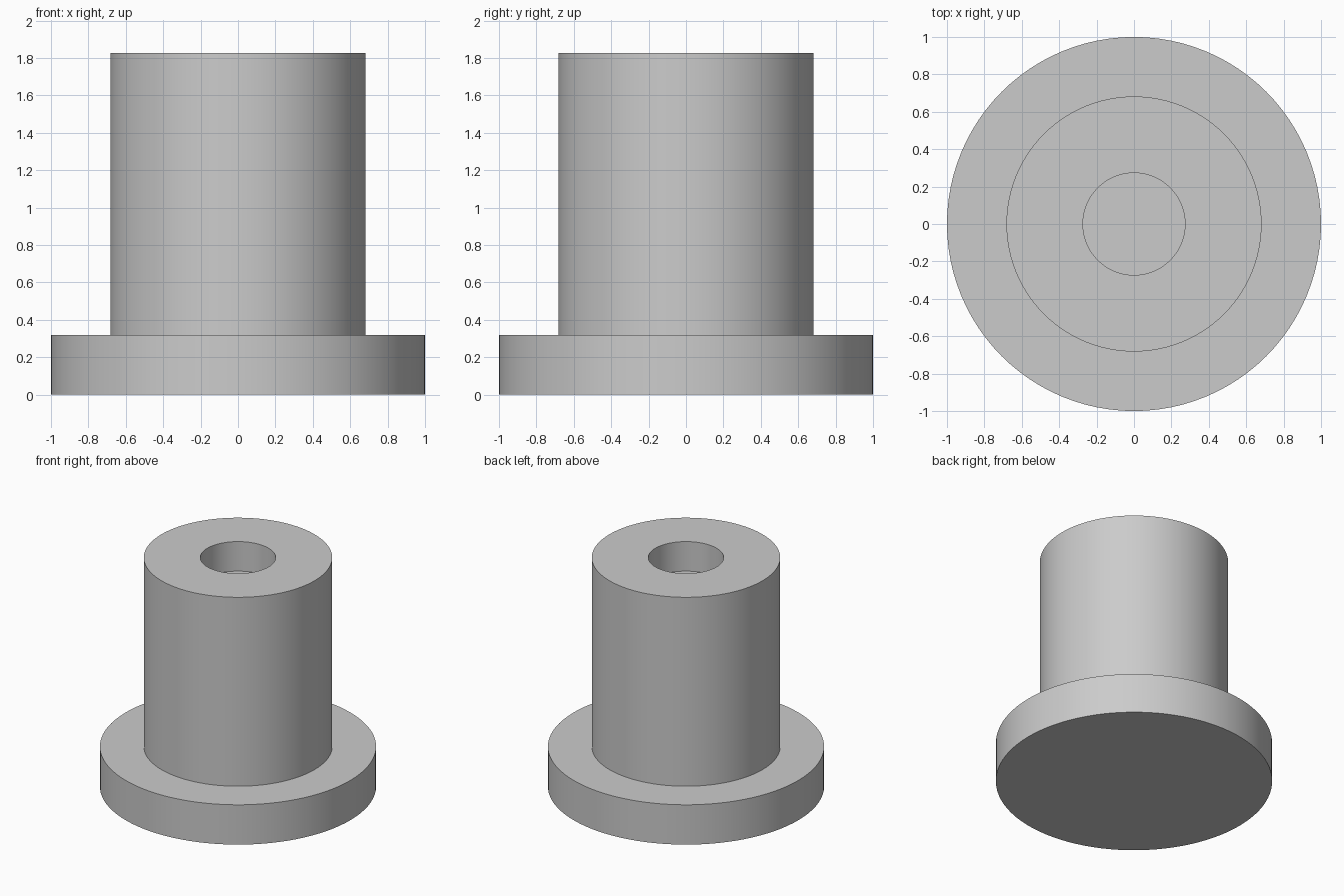
import bpy
import math

old = bpy.data.objects.get("Cube")
if old:
    bpy.data.objects.remove(old, do_unlink=True)

SEGMENTS = 96

# Plain grey finish
grey = bpy.data.materials.new("light_grey")
grey.use_nodes = True
colour = (0.6, 0.6, 0.6, 1)
grey.diffuse_color = colour
grey.node_tree.nodes["Principled BSDF"].inputs["Base Color"].default_value = colour


def lathe(name, profile):
    """Revolve (radius, height) points about z; zero radius closes to a pole."""
    verts, rings, faces = [], [], []
    for radius, z in profile:
        start = len(verts)
        count = SEGMENTS if radius else 1
        for i in range(count):
            a = math.tau * i / SEGMENTS
            verts.append((radius * math.cos(a), radius * math.sin(a), z))
        rings.append([start + i % count for i in range(SEGMENTS)])
    for low, high in zip(rings, rings[1:]):
        for i in range(SEGMENTS):
            j = (i + 1) % SEGMENTS
            quad = (low[i], low[j], high[j], high[i])
            faces.append(tuple(dict.fromkeys(quad)))
    mesh = bpy.data.meshes.new(name)
    mesh.from_pydata(verts, [], faces)
    mesh.materials.append(grey)
    obj = bpy.data.objects.new(name, mesh)
    bpy.context.collection.objects.link(obj)
    return obj


# Flanged round post with a shallow blind hole in its top
flange_r, post_r, hole_r = 1.0, 0.682, 0.273
flange_z, top_z, hole_depth = 0.318, 1.827, 0.236
post = lathe("flanged_post", [
    (0, 0), (flange_r, 0), (flange_r, flange_z),
    (post_r, flange_z), (post_r, top_z),
    (hole_r, top_z), (hole_r, top_z - hole_depth), (0, top_z - hole_depth),
])

# Smooth round walls, crisp rims
bpy.ops.object.select_all(action="DESELECT")
post.select_set(True)
bpy.context.view_layer.objects.active = post
bpy.ops.object.shade_smooth_by_angle(angle=math.radians(30))
